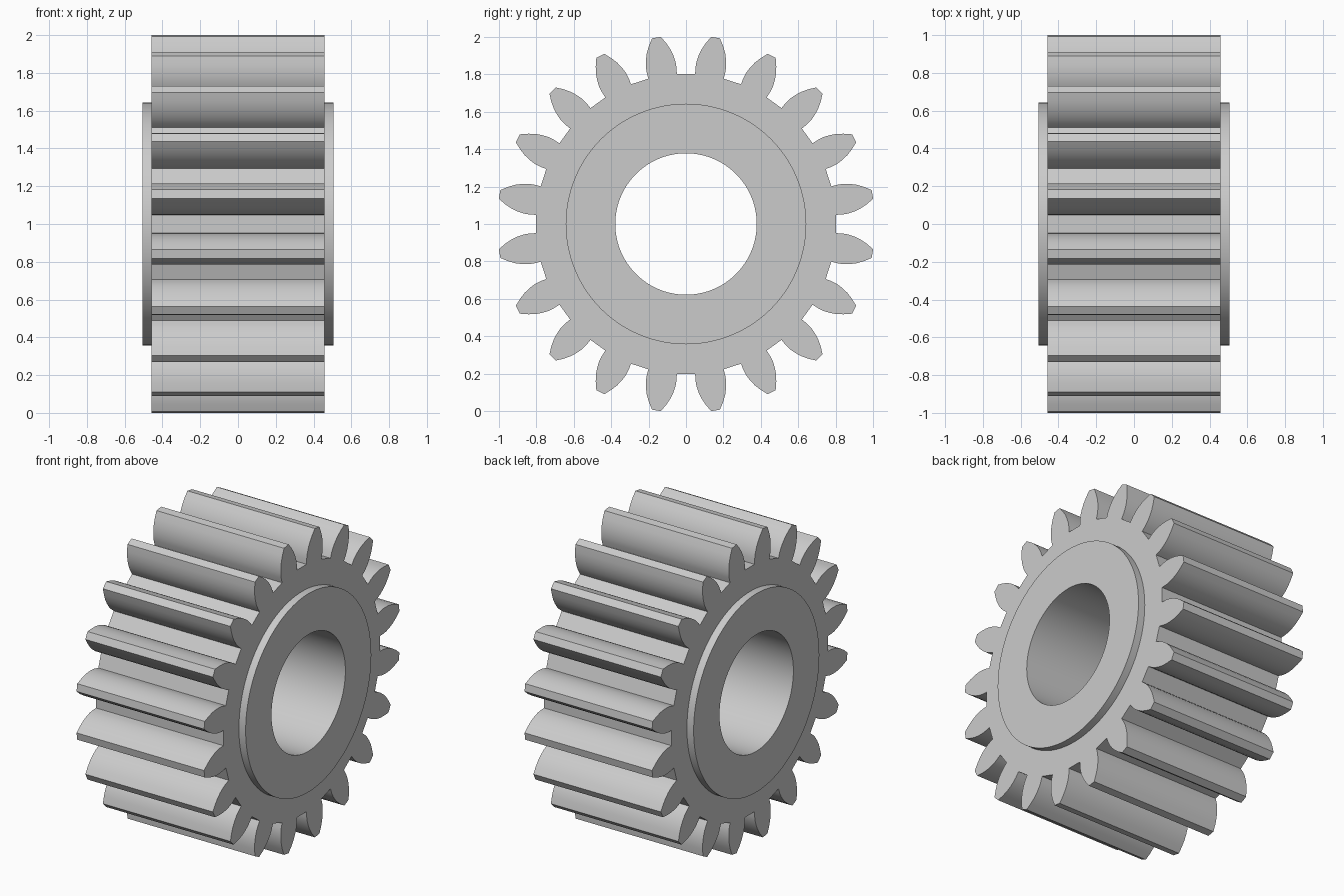
import bpy, bmesh
from math import sin, cos, pi, radians, atan2, hypot

cube = bpy.data.objects.get("Cube")
if cube:
    bpy.data.objects.remove(cube, do_unlink=True)

TEETH = 20
HALF_FACE, HALF_HUB = 0.457, 0.505
HUB_R, BORE_R, INNER_R = 0.643, 0.378, 0.55

steel = bpy.data.materials.new("light grey steel")
steel.use_nodes = True
colour = (0.6, 0.6, 0.6, 1)
steel.diffuse_color = colour
steel.node_tree.nodes["Principled BSDF"].inputs["Base Color"].default_value = colour


def polar(x, r, a):
    """Point at angle a around the x axis, measured from straight up."""
    return (x, r * sin(a), 1 + r * cos(a))


def finish(bm, name):
    bmesh.ops.recalc_face_normals(bm, faces=bm.faces)
    mesh = bpy.data.meshes.new(name)
    bm.to_mesh(mesh)
    bm.free()
    mesh.materials.append(steel)
    obj = bpy.data.objects.new(name, mesh)
    bpy.context.collection.objects.link(obj)
    bpy.ops.object.select_all(action="DESELECT")
    obj.select_set(True)
    bpy.context.view_layer.objects.active = obj
    bpy.ops.object.shade_smooth_by_angle(angle=radians(30))
    return obj


# Tooth flank: distance along the tooth axis, half width there
flank = [(0.799, 0.077), (0.835, 0.081), (0.865, 0.0805), (0.9, 0.0745),
         (0.935, 0.064), (0.97, 0.0475), (1.009, 0.024)]
outline = [(u, -w) for u, w in flank] + [(u, w) for u, w in reversed(flank)]

# Toothed ring: one face per tooth, joined by a band to the inner circle
bm = bmesh.new()
teeth, inner = [], []
for k in range(TEETH):
    axis = 2 * pi * (k + 0.5) / TEETH
    polars = [(hypot(u, w), axis + atan2(w, u)) for u, w in outline]
    tooth = [bm.verts.new(polar(-HALF_FACE, r, a)) for r, a in polars]
    bm.faces.new(tooth)
    teeth.append(tooth)
    inner.append([bm.verts.new(polar(-HALF_FACE, INNER_R, polars[i][1])) for i in (0, -1)])
for k in range(TEETH):
    n = (k + 1) % TEETH
    bm.faces.new((inner[k][0], inner[k][1], teeth[k][-1], teeth[k][0]))
    bm.faces.new((inner[k][1], inner[n][0], teeth[n][0], teeth[k][-1]))
side = bm.faces[:]
result = bmesh.ops.extrude_face_region(bm, geom=side, use_keep_orig=True)
moved = [g for g in result["geom"] if isinstance(g, bmesh.types.BMVert)]
bmesh.ops.translate(bm, verts=moved, vec=(2 * HALF_FACE, 0, 0))
finish(bm, "gear_teeth")

# Hub: a bored disc standing slightly proud on both sides
bm = bmesh.new()
SEGMENTS = 128
section = [(-HALF_HUB, BORE_R), (-HALF_HUB, HUB_R), (HALF_HUB, HUB_R), (HALF_HUB, BORE_R)]
rings = [[bm.verts.new(polar(x, r, 2 * pi * i / SEGMENTS)) for i in range(SEGMENTS)]
         for x, r in section]
for j, ring in enumerate(rings):
    after = rings[(j + 1) % len(rings)]
    for i in range(SEGMENTS):
        n = (i + 1) % SEGMENTS
        bm.faces.new((ring[i], ring[n], after[n], after[i]))
finish(bm, "bored_hub")
